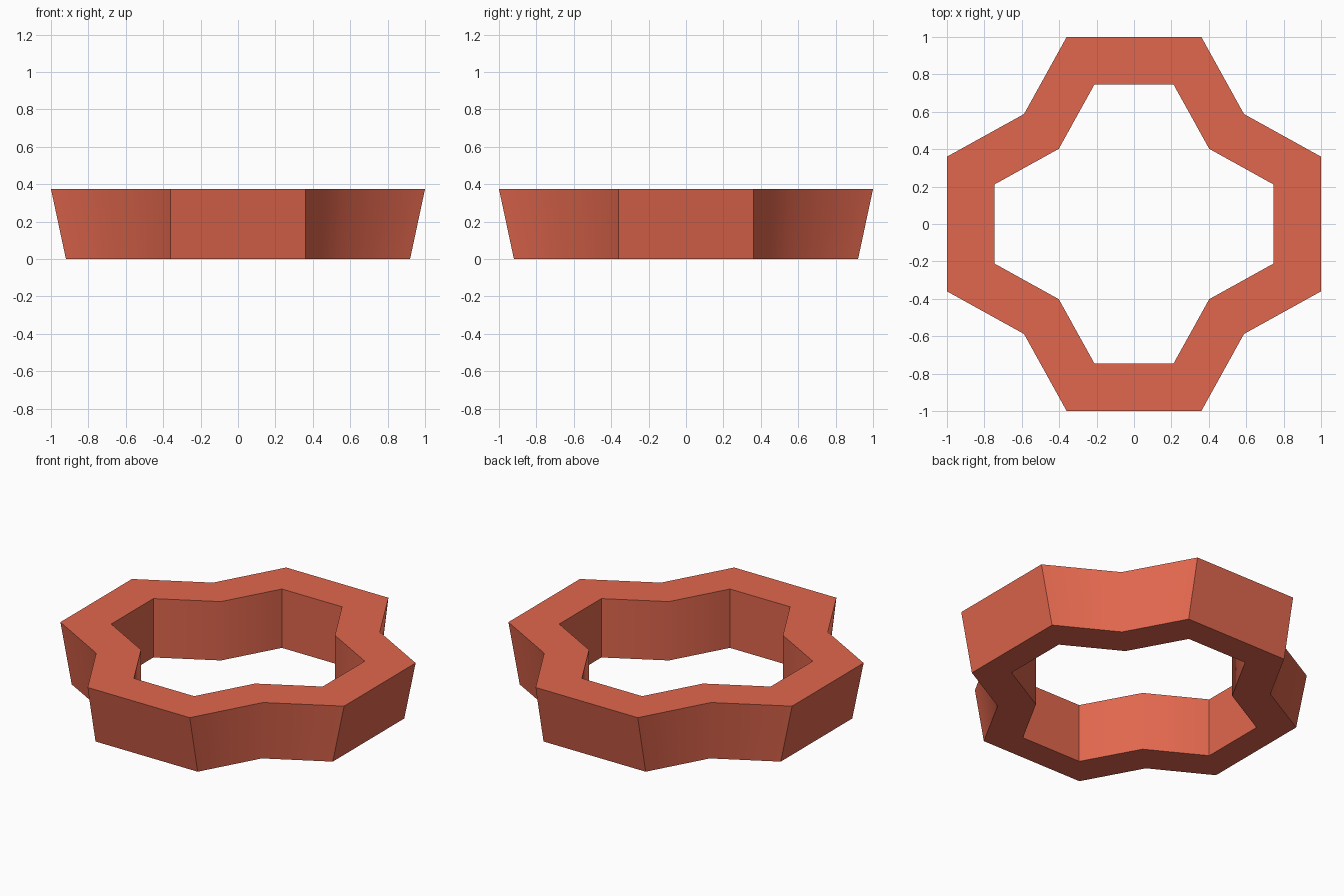
import bpy, bmesh, math

if "Cube" in bpy.data.objects:
    bpy.data.objects.remove(bpy.data.objects["Cube"])

H = 0.375


def ring(points):
    """Repeat a three-point profile around the four sides."""
    out = []
    for k in range(4):
        c, s = [(1, 0), (0, 1), (-1, 0), (0, -1)][k]
        out += [(c * x - s * y, s * x + c * y) for x, y in points]
    return out


# right-hand lobe: two convex corners, then the recessed diagonal corner
outer_top = ring([(1, -0.36), (1, 0.36), (0.588, 0.588)])
outer_bottom = ring([(0.92, -0.36), (0.92, 0.36), (0.559, 0.559)])
inner = ring([(0.745, -0.212), (0.745, 0.212), (0.402, 0.402)])

bm = bmesh.new()
loops = [[bm.verts.new((x, y, z)) for x, y in pts]
         for pts, z in ((outer_bottom, 0), (outer_top, H), (inner, H), (inner, 0))]

# outer wall, top, inner wall and underside
n = len(inner)
for a in range(4):
    lo, hi = loops[a], loops[(a + 1) % 4]
    for i in range(n):
        j = (i + 1) % n
        bm.faces.new((lo[i], lo[j], hi[j], hi[i]))
bmesh.ops.recalc_face_normals(bm, faces=bm.faces)

mesh = bpy.data.meshes.new("lobed_ring")
bm.to_mesh(mesh)
bm.free()
obj = bpy.data.objects.new("lobed_ring", mesh)
bpy.context.collection.objects.link(obj)

mat = bpy.data.materials.new("terracotta red")
mat.diffuse_color = (0.75, 0.135, 0.075, 1)
mat.use_nodes = True
mat.node_tree.nodes["Principled BSDF"].inputs["Base Color"].default_value = mat.diffuse_color
mesh.materials.append(mat)

# shallow recessed corners are smooth, all other edges sharp
bpy.context.view_layer.objects.active = obj
obj.select_set(True)
bpy.ops.object.shade_smooth_by_angle(angle=math.radians(45))
